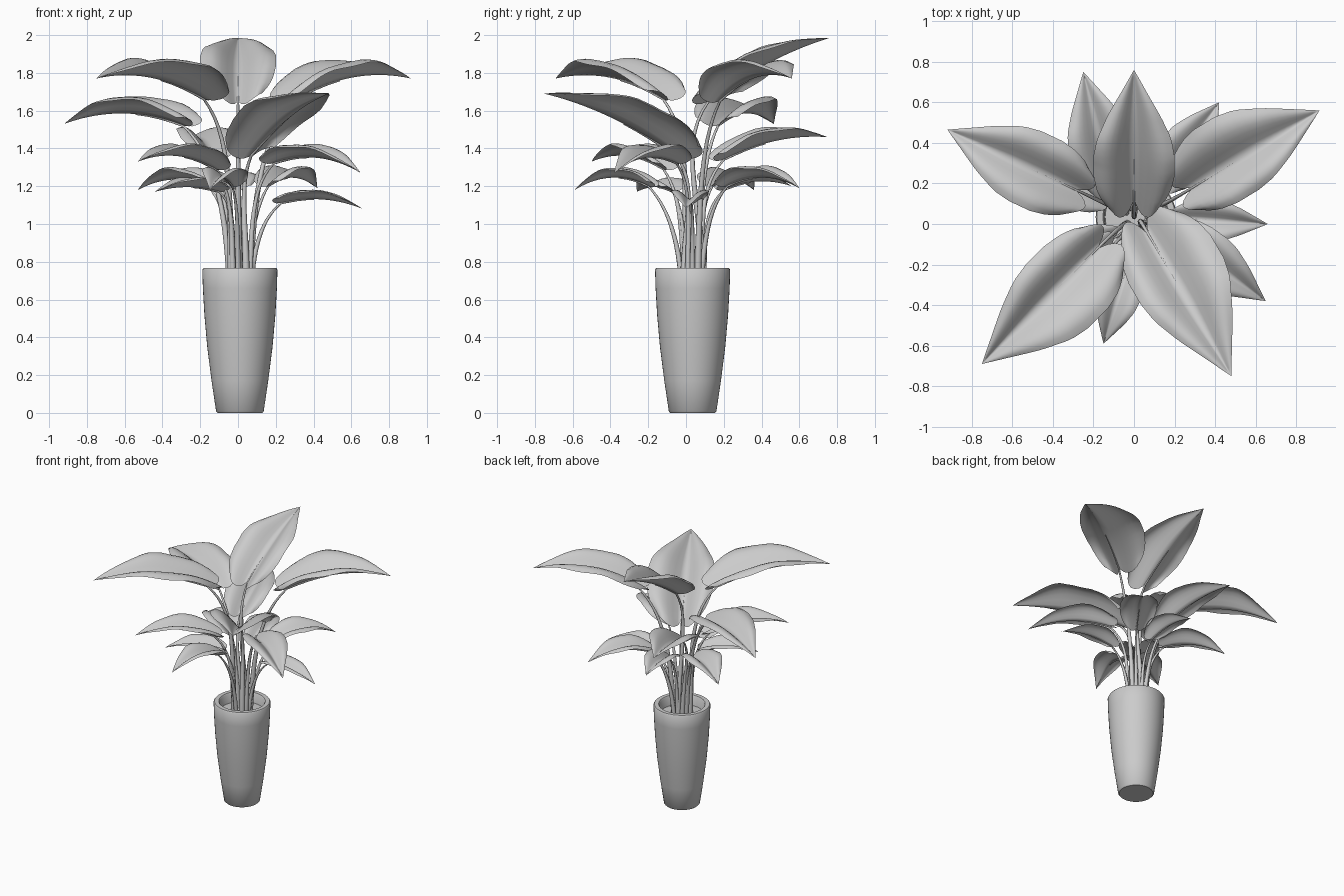
import bpy, bmesh, math
from mathutils import Vector

cube = bpy.data.objects.get("Cube")
if cube:
    bpy.data.objects.remove(cube, do_unlink=True)

UP = Vector((0, 0, 1))
CENTRE = Vector((0.01, 0.035, 0))

grey = bpy.data.materials.new("plain_grey")
grey.use_nodes = True
colour = (0.6, 0.6, 0.6, 1)
grey.diffuse_color = colour
grey.node_tree.nodes["Principled BSDF"].inputs["Base Color"].default_value = colour


def finish(name, bm, angle):
    """Turn a bmesh into a smooth shaded object."""
    mesh = bpy.data.meshes.new(name)
    bm.to_mesh(mesh)
    bm.free()
    mesh.materials.append(grey)
    obj = bpy.data.objects.new(name, mesh)
    bpy.context.collection.objects.link(obj)
    bpy.ops.object.select_all(action="DESELECT")
    obj.select_set(True)
    bpy.context.view_layer.objects.active = obj
    bpy.ops.object.shade_smooth_by_angle(angle=math.radians(angle))
    return obj


def lathe(name, profile, steps=48):
    """Revolve a radius and height profile about the pot axis."""
    bm = bmesh.new()
    verts = [bm.verts.new(CENTRE + Vector((r, 0, z))) for r, z in profile]
    edges = [bm.edges.new(pair) for pair in zip(verts, verts[1:])]
    bmesh.ops.spin(bm, geom=verts + edges, cent=CENTRE, axis=UP,
                   angle=math.tau, steps=steps, use_duplicate=False)
    bmesh.ops.remove_doubles(bm, verts=bm.verts, dist=0.0005)
    bmesh.ops.recalc_face_normals(bm, faces=bm.faces)
    return finish(name, bm, 40)


def interpolate(points, s):
    """Read a value from a short list of (position, value) points."""
    for (a, va), (b, vb) in zip(points, points[1:]):
        if s <= b:
            return va + (vb - va) * (s - a) / (b - a)
    return points[-1][1]


def spine(base, tip, hump, s):
    """Arched centre line of a leaf."""
    return base.lerp(tip, s) + UP * hump * 4 * s * (1 - s)


OUTLINE = [(0, 0.64), (0.06, 0.8), (0.14, 0.92), (0.25, 1), (0.4, 1),
           (0.52, 0.92), (0.68, 0.65), (0.85, 0.3), (1, 0)]


def make_leaf(name, base, tip, half_width, hump, skew, phase):
    """Heart shaped sheet with a rounded central groove and curled margins."""
    bm = bmesh.new()
    rows, cols = 20, 7
    length = (tip - base).length
    side = UP.cross(tip - base).normalized()
    grid = []
    for i in range(rows + 1):
        s = i / rows
        ahead = spine(base, tip, hump, s + 0.02) - spine(base, tip, hump, s - 0.02)
        ahead.normalize()
        normal = ahead.cross(side)
        width = half_width * interpolate(OUTLINE, s)
        row = []
        for j in range(-cols, cols + 1):
            t = abs(j) / cols
            reach = width * (1 + math.copysign(skew, j))
            lobe = 0.1 * length * (1 - s) ** 4 * math.sin(math.pi * t ** 0.8)
            ripple = 0.04 * t * t * math.sin(14 * s + phase + math.copysign(2, j))
            lift = width * (0.5 * math.sin(2.1 * t) ** 1.3 + ripple)
            row.append(bm.verts.new(spine(base, tip, hump, s) - ahead * lobe
                                    + side * reach * j / cols + normal * lift))
        grid.append(row)
    for low, high in zip(grid, grid[1:]):
        for j in range(2 * cols):
            bm.faces.new((low[j], high[j], high[j + 1], low[j + 1]))
    bmesh.ops.remove_doubles(bm, verts=bm.verts, dist=0.0005)
    bmesh.ops.recalc_face_normals(bm, faces=bm.faces)
    return finish(name, bm, 80)


def make_stem(name, base, tip, hump, thick):
    """Tapered stalk from the soil that fades out below the leaf."""
    out = Vector((base.x, base.y, 0)) - CENTRE
    start = CENTRE + out.normalized() * 0.055 + UP * 0.66
    rise = base.z - start.z
    knee = start + UP * rise * 0.45 + out * 0.08
    arrival = (spine(base, tip, hump, 0.1) - base).normalized() + UP * 0.5
    bend = base - arrival.normalized() * rise * 0.3
    path = []
    for i in range(15):
        s = i / 14
        r = 1 - s
        path.append(start * r ** 3 + knee * 3 * r * r * s + bend * 3 * r * s * s + base * s ** 3)
    path += [spine(base, tip, hump, s / 10) - UP * 0.002 for s in range(1, 5)]
    bm = bmesh.new()
    sides, rings = 8, []
    for i, p in enumerate(path):
        ahead = path[min(i + 1, len(path) - 1)] - path[max(i - 1, 0)]
        across = ahead.cross(UP.cross(out)).normalized()
        other = ahead.cross(across).normalized()
        radius = thick * (1 - 0.88 * i / (len(path) - 1))
        rings.append([bm.verts.new(p + radius * (across * math.cos(a) + other * math.sin(a)))
                      for a in (math.tau * k / sides for k in range(sides))])
    for low, high in zip(rings, rings[1:]):
        for k in range(sides):
            n = (k + 1) % sides
            bm.faces.new((low[k], low[n], high[n], high[k]))
    bm.faces.new(rings[0])
    bm.faces.new(rings[-1])
    bmesh.ops.recalc_face_normals(bm, faces=bm.faces)
    return finish(name, bm, 60)


# Tall tapered pot with a thick rounded rim
lathe("pot", [(0, 0), (0.118, 0), (0.126, 0.008), (0.15, 0.17), (0.173, 0.35),
              (0.188, 0.52), (0.196, 0.66), (0.199, 0.758), (0.193, 0.766),
              (0.163, 0.766), (0.157, 0.758), (0.15, 0.66)])
# Soil inside the pot
lathe("soil", [(0, 0.7), (0.156, 0.69)])

# Leaves: tip, base, half width, arch height, sideways skew
LEAVES = [
    ((0.915, 0.56, 1.77), (0.29, 0.18, 1.65), 0.21, 0.065, -0.15),
    ((-0.92, 0.465, 1.53), (-0.29, 0.17, 1.52), 0.19, 0.06, 0),
    ((-0.75, -0.69, 1.77), (-0.18, -0.12, 1.66), 0.22, 0.06, 0.12),
    ((0.48, -0.75, 1.69), (0.07, -0.05, 1.36), 0.235, 0.04, -0.12),
    ((0, 0.76, 1.985), (0, 0.12, 1.65), 0.2, 0.035, 0),
    ((-0.25, 0.75, 1.46), (-0.12, 0.2, 1.34), 0.16, 0.04, 0),
    ((0.42, 0.6, 1.19), (0.16, 0.22, 1.2), 0.13, 0.05, 0),
    ((0.65, -0.38, 1.27), (0.19, -0.05, 1.32), 0.14, 0.055, 0),
    ((0.66, 0, 1.08), (0.23, 0.03, 1.11), 0.1, 0.035, 0),
    ((-0.15, -0.59, 1.18), (-0.03, -0.2, 1.2), 0.11, 0.055, 0),
    ((-0.53, -0.5, 1.33), (-0.12, -0.12, 1.29), 0.14, 0.05, 0),
    ((-0.53, 0.36, 1.18), (-0.16, 0.14, 1.2), 0.13, 0.045, 0),
    ((-0.05, 0.56, 1.2), (0, 0.2, 1.18), 0.11, 0.035, 0),
    ((-0.44, -0.26, 1.17), (-0.1, -0.07, 1.17), 0.11, 0.025, 0),
]
for number, (tip, base, half_width, hump, skew) in enumerate(LEAVES, 1):
    tip, base = Vector(tip), Vector(base)
    make_leaf(f"leaf_{number}", base, tip, half_width, hump, skew, number)
    make_stem(f"stem_{number}", base, tip, hump, 0.012 + 0.04 * half_width)
